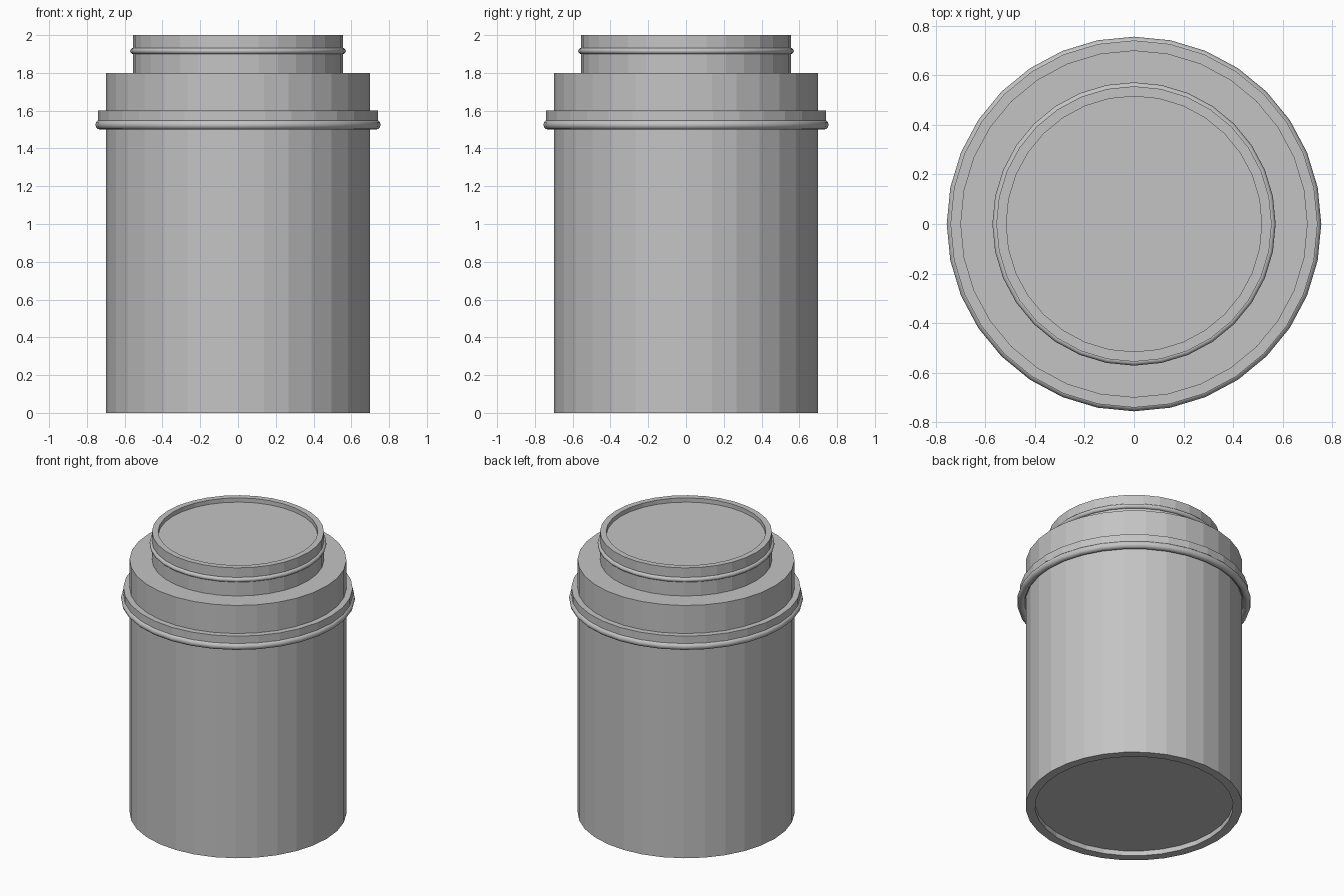
import bpy
import bmesh
import math

if "Cube" in bpy.data.objects:
    bpy.data.objects.remove(bpy.data.objects["Cube"])

SIDES = 32

grey = bpy.data.materials.new("light_grey")
grey.diffuse_color = (0.55, 0.55, 0.55, 1.0)
grey.use_nodes = True
grey.node_tree.nodes["Principled BSDF"].inputs["Base Color"].default_value = grey.diffuse_color


def lathe(name, profile, closed=False):
    """Revolve (radius, z) points around z; open profiles get capped ends."""
    bm = bmesh.new()
    rings = []
    for r, z in profile:
        rings.append([bm.verts.new((r * math.cos(2 * math.pi * i / SIDES),
                                    r * math.sin(2 * math.pi * i / SIDES), z))
                      for i in range(SIDES)])
    pairs = list(zip(rings, rings[1:]))
    if closed:
        pairs.append((rings[-1], rings[0]))
    else:
        bm.faces.new(rings[0][::-1])
        bm.faces.new(rings[-1])
    for a, b in pairs:
        for i in range(SIDES):
            j = (i + 1) % SIDES
            bm.faces.new((a[i], a[j], b[j], b[i]))
    bmesh.ops.recalc_face_normals(bm, faces=bm.faces)
    mesh = bpy.data.meshes.new(name)
    bm.to_mesh(mesh)
    bm.free()
    mesh.materials.append(grey)
    obj = bpy.data.objects.new(name, mesh)
    bpy.context.collection.objects.link(obj)
    return obj


def bead(name, radius, z, minor, steps=12):
    """Rounded ring with its bulge smoothly shaded."""
    obj = lathe(name, [(radius + minor * math.cos(2 * math.pi * k / steps),
                        z + minor * math.sin(2 * math.pi * k / steps))
                       for k in range(steps)], closed=True)
    obj.data.shade_smooth()
    return obj


# Main container with a recessed base, shoulder and neck with a recessed top
lathe("container_body", [
    (0.64, 0.035), (0.64, 0.0), (0.70, 0.0), (0.70, 1.80),
    (0.555, 1.80), (0.555, 2.0), (0.515, 2.0), (0.515, 1.97)])

# Collar band around the upper body
lathe("collar_band", [(0.69, 1.52), (0.74, 1.52), (0.74, 1.60), (0.69, 1.60)],
      closed=True)

# Rounded rings below the collar and around the neck
bead("collar_ring", 0.73, 1.525, 0.025)
bead("neck_ring", 0.555, 1.916, 0.016)
